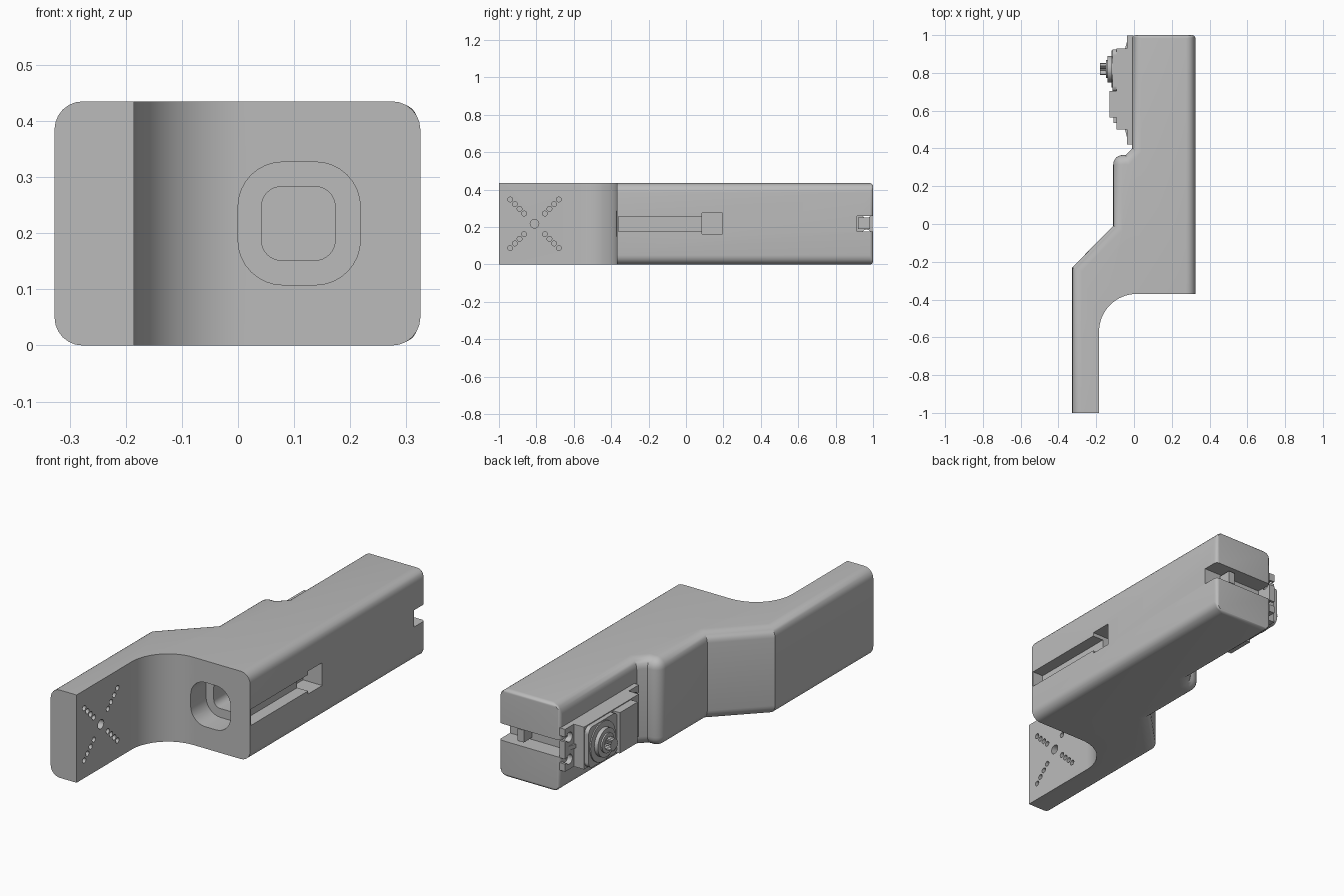
import bpy, bmesh, math
from mathutils import Vector

cube = bpy.data.objects.get("Cube")
if cube:
    bpy.data.objects.remove(cube, do_unlink=True)

grey = bpy.data.materials.new("light grey")
grey.use_nodes = True
COL = (0.5, 0.5, 0.5, 1)
grey.diffuse_color = COL
grey.node_tree.nodes["Principled BSDF"].inputs["Base Color"].default_value = COL

H = 0.435      # height of the arm
MID = H / 2


def to3d(axis, u, v, w):
    """Profile point (u, v) at distance w along an axis."""
    return {"x": (w, u, v), "y": (u, w, v), "z": (u, v, w)}[axis]


def prism(name, pts, axis, lo, hi, weight=None):
    """Extrude a 2D profile along an axis; weight rates edges for the bevel."""
    bm = bmesh.new()
    a = [bm.verts.new(to3d(axis, u, v, lo)) for u, v in pts]
    b = [bm.verts.new(to3d(axis, u, v, hi)) for u, v in pts]
    n = len(pts)
    bm.faces.new(a)
    bm.faces.new(b)
    for i in range(n):
        j = (i + 1) % n
        bm.faces.new((a[i], a[j], b[j], b[i]))
    bmesh.ops.recalc_face_normals(bm, faces=bm.faces)
    if weight:
        layer = bm.edges.layers.float.new("bevel_weight_edge")
        for e in bm.edges:
            e[layer] = weight(e.verts[0].co, e.verts[1].co)
    mesh = bpy.data.meshes.new(name)
    bm.to_mesh(mesh)
    bm.free()
    mesh.materials.append(grey)
    ob = bpy.data.objects.new(name, mesh)
    bpy.context.collection.objects.link(ob)
    return ob


def arc(cx, cy, r, start, end, n):
    return [(cx + r * math.cos(math.radians(start + (end - start) * i / n)),
             cy + r * math.sin(math.radians(start + (end - start) * i / n)))
            for i in range(n + 1)]


def circle(cx, cy, r, n=24):
    return arc(cx, cy, r, 0, 360, n)[:-1]


def rect(u0, u1, v0, v1, r=0):
    if not r:
        return [(u0, v0), (u1, v0), (u1, v1), (u0, v1)]
    return (arc(u1 - r, v1 - r, r, 0, 90, 8) + arc(u0 + r, v1 - r, r, 90, 180, 8)
            + arc(u0 + r, v0 + r, r, 180, 270, 8) + arc(u1 - r, v0 + r, r, 270, 360, 8))


def apply_modifier(ob, mod):
    bpy.context.view_layer.objects.active = ob
    bpy.ops.object.modifier_apply(modifier=mod.name)


def cut(ob, cutter):
    cutter.hide_render = True
    mod = ob.modifiers.new("cut", "BOOLEAN")
    mod.operation, mod.solver, mod.object = "DIFFERENCE", "EXACT", cutter
    apply_modifier(ob, mod)
    bpy.data.objects.remove(cutter, do_unlink=True)


def smooth(ob):
    bpy.ops.object.select_all(action="DESELECT")
    ob.select_set(True)
    bpy.context.view_layer.objects.active = ob
    bpy.ops.object.shade_smooth_by_angle(angle=math.radians(30))


# Arm body: plan outline with the curved neck and the side bump
outline = [(-0.327, -1), (-0.185, -1)]
outline += arc(0.015, -0.57, 0.2, 180, 90, 16)
outline += [(0.325, -0.37), (0.325, 1), (-0.01, 1), (-0.01, 0.4), (-0.045, 0.365),
            (-0.11, 0.365), (-0.11, -0.01), (-0.327, -0.23)]


def edge_weight(p, q):
    m = (p + q) / 2
    if abs(p.z - q.z) > 0.1:                     # upright edges
        if m.y > 0.99:
            return 0.35
        return 1 if abs(m.x + 0.11) < 0.001 and m.y > 0.3 else 0
    if m.y > 0.99:                               # rear rim
        return 0.35
    if m.x > 0.32 or m.x < -0.32:                # outer long edges
        return 1
    return 1 if m.y > -0.2 and m.x < 0 else 0    # bump and servo side


body = prism("arm_body", outline, "z", 0, H, edge_weight)
bevel = body.modifiers.new("rounding", "BEVEL")
bevel.limit_method = "WEIGHT"
bevel.width = 0.05
bevel.segments = 6
bevel.use_clamp_overlap = False
apply_modifier(body, bevel)

# Stepped opening in the front
cut(body, prism("cutter", rect(0, 0.218, 0.108, 0.327, 0.08), "y", -0.5, -0.25))
cut(body, prism("cutter", rect(0.042, 0.173, 0.152, 0.283, 0.035), "y", -0.3, 0.1))
# Cable slot and its square end
cut(body, prism("cutter", rect(-0.362, 0.1, 0.177, 0.257), "x", 0.265, 0.4))
cut(body, prism("cutter", rect(0.085, 0.195, 0.162, 0.275), "x", 0.22, 0.4))
# Slot across the rear
cut(body, prism("cutter", rect(0.915, 1.1, 0.177, 0.26), "x", -0.1, 0.5))
# Cross of mounting holes
cut(body, prism("cutter", circle(-0.81, MID, 0.023), "x", -0.25, -0.1))
for sy in (-1, 1):
    for sz in (-1, 1):
        for i in range(4):
            d = 0.055 + 0.025 * i
            cut(body, prism("cutter", circle(-0.81 + sy * d, MID + sz * d, 0.013, 16),
                            "x", -0.25, -0.1))
smooth(body)

# Tab inside the rear slot
prism("rear_slot_tab", rect(0.92, 0.985, 0.19, 0.25), "x", 0.2, 0.235)

# Servo flange with screw holes open to the ends
Z0, Z1 = 0.113, 0.323
flange = prism("servo_flange", rect(0.42, 0.998, Z0, Z1), "x", -0.036, -0.006)
for end, inner in ((1.0, 0.965), (0.418, 0.453)):
    for z in (MID - 0.055, MID + 0.055):
        cut(flange, prism("cutter", circle(inner, z, 0.024), "x", -0.1, 0.1))
        y0, y1 = sorted((inner, end + (end - inner)))
        cut(flange, prism("cutter", rect(y0, y1, z - 0.012, z + 0.012), "x", -0.1, 0.1))
smooth(flange)

# Flange ribs
for name, y0, y1 in (("rear", 0.99, 0.92), ("front", 0.43, 0.51)):
    prism("servo_rib_" + name, [(-0.03, y0), (-0.03, y1), (-0.05, y1)], "z",
          MID - 0.01, MID + 0.01)

# Servo case, stepped along its length
prism("servo_case", rect(0.5, 0.93, Z0, Z1), "x", -0.092, -0.006)
prism("servo_gear_cover", rect(0.7, 0.925, Z0 + 0.004, Z1 - 0.004, 0.03), "x", -0.114, -0.08)
prism("servo_top_cover", rect(0.565, 0.705, Z0 + 0.004, Z1 - 0.004), "x", -0.131, -0.08)
prism("servo_cable_clip", rect(0.535, 0.57, MID - 0.06, MID + 0.06), "x", -0.108, -0.08)

# Output shaft: stacked discs and a toothed spline
for name, r, lo in (("servo_disc", 0.098, -0.12), ("servo_collar", 0.07, -0.14),
                    ("servo_bearing", 0.048, -0.148)):
    smooth(prism(name, circle(0.82, MID, r, 40), "x", lo, -0.09))
teeth = []
for i in range(40):
    t = math.tau * i / 40
    r = 0.032 if i % 2 else 0.026
    teeth.append((0.82 + r * math.cos(t), MID + r * math.sin(t)))
prism("servo_spline", teeth, "x", -0.18, -0.13)
